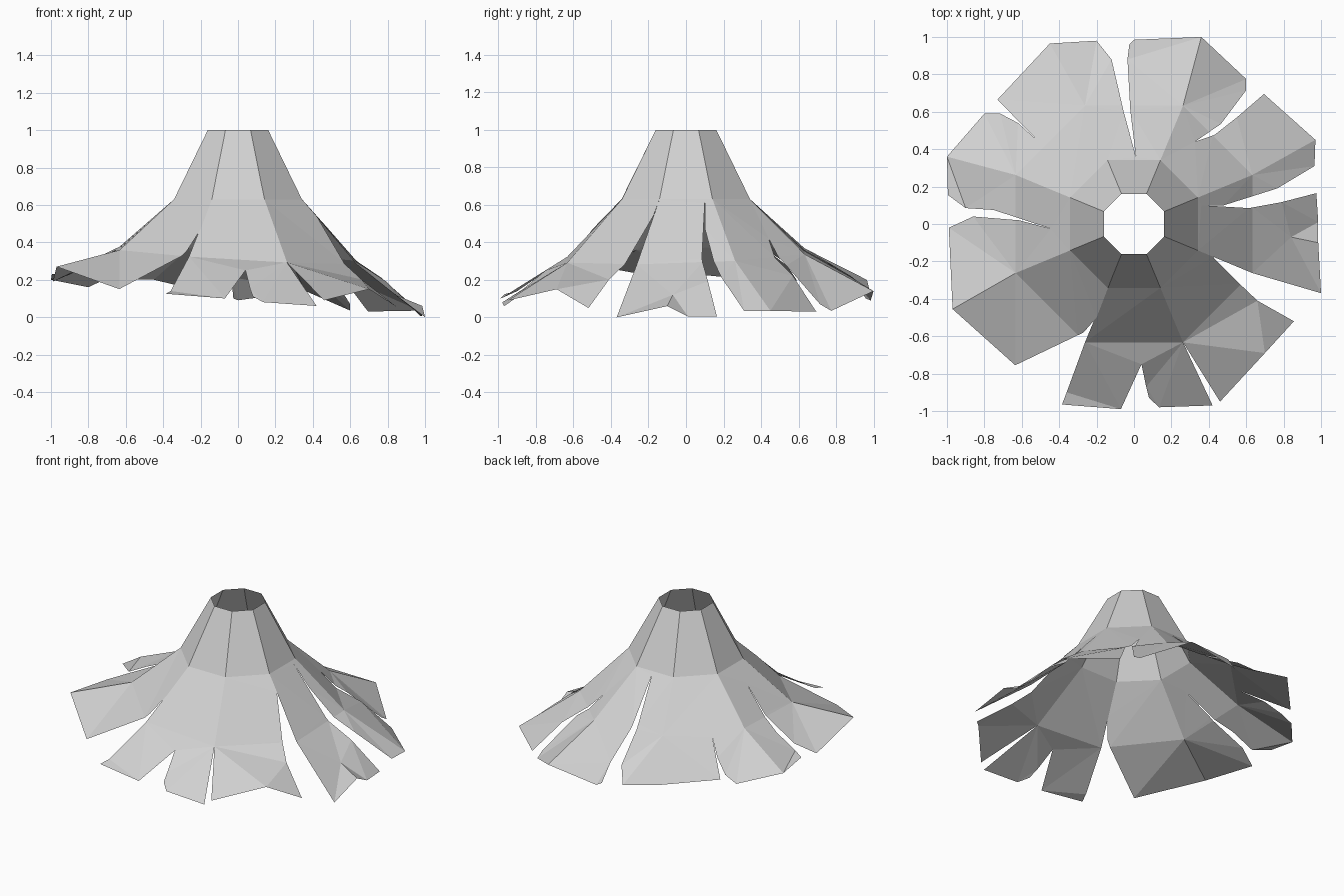
import bpy
import bmesh
from math import cos, sin, radians
from mathutils import Vector

cube = bpy.data.objects.get("Cube")
if cube:
    bpy.data.objects.remove(cube)

SIDES = 8
RADII = (0.175, 0.37, 0.685)                 # waist, hip and knee rings
APOTHEMS = [r * cos(radians(22.5)) for r in RADII]

# Hem tips at the end of each ridge, counter-clockwise from the right rear
HEM = [(.97, .45, .035), (.36, 1, .14), (-.45, .965, .2), (-1, .36, .2),
       (-.97, -.455, .27), (-.36, -.9, .14), (.42, -.97, .06), (1, -.37, 0)]


def ring_corner(ring, k):
    a = radians(22.5 + 45 * k)
    return (RADII[ring] * cos(a), RADII[ring] * sin(a))


def cloth_height(x, y, d):
    """Height of the cloth at distance d along a panel, flaring in three slopes."""
    knee = .33 - .06 * x + .035 * y
    levels = (1, .63, knee)
    for i in range(2):
        if d <= APOTHEMS[i + 1] + 1e-4:
            t = (d - APOTHEMS[i]) / (APOTHEMS[i + 1] - APOTHEMS[i])
            return levels[i] + t * (levels[i + 1] - levels[i])
    return knee - .6 * (d - APOTHEMS[2])


skirt = bmesh.new()


def add_panel(k, edge, rings_kept=3):
    """Cut one panel flat from its torn outline, crease it, then drape it."""
    n = (k + 1) % SIDES
    outline = [ring_corner(r, k) for r in range(3)] + [HEM[k]] + edge
    if rings_kept == 3:
        outline.append(HEM[n])
    outline += [ring_corner(r, n) for r in reversed(range(rings_kept))]

    bm = bmesh.new()
    bm.faces.new([bm.verts.new((p[0], p[1], 0)) for p in outline])
    a = radians(45 * (k + 1))
    out = Vector((cos(a), sin(a), 0))
    for d in APOTHEMS[1:]:
        bmesh.ops.bisect_plane(bm, geom=bm.verts[:] + bm.edges[:] + bm.faces[:],
                               dist=1e-4, plane_co=out * d, plane_no=out)
    bmesh.ops.triangulate(bm, faces=bm.faces[:])

    fixed = {(round(p[0], 3), round(p[1], 3)): p[2] for p in outline if len(p) == 3}
    copies = {}
    for v in bm.verts:
        x, y = v.co.x, v.co.y
        z = fixed.get((round(x, 3), round(y, 3)))
        if z is None:
            z = cloth_height(x, y, v.co.dot(out))
        copies[v] = skirt.verts.new((x, y, z))
    for f in bm.faces:
        skirt.faces.new([copies[v] for v in f.verts])
    bm.free()


# Right rear panel, split down the middle
add_panel(0, [(.695, .695, .03), (.55, .57), (.43, .476), (.326, .44),
              (.465, .535), (.6, .715, .07), (.6, .775, .035)])
# Rear panel, with a long narrow slit
add_panel(1, [(0, .985, .09), (-.025, .96, .1), (-.035, .88), (-.02, .61),
              (.01, .36), (-.055, .6), (-.12, .88), (-.2, .98, .14)])
# Left rear panel
add_panel(2, [(-.73, .665, .2), (-.51, .44), (-.62, .54),
              (-.715, .59, .2), (-.8, .59, .16)])
# Left panel
add_panel(3, [(-.995, .155, .23), (-.9, .085), (-.75, .075), (-.445, -.025),
              (-.615, .02), (-.86, .04), (-.99, -.02, .19)])
# Left front panel, torn along its ridge up to the hip
add_panel(4, [(-.635, -.755, .15), (-.27, -.58), (-.2, -.5), (-.113, -.275)],
          rings_kept=1)
# Front panel, with a notched hem and a pointed corner
add_panel(5, [(-.385, -.965, .125), (-.07, -.99, .1), (.04, -.75, .25),
              (.065, -.87, .15), (.08, -.93, .11), (.135, -.98, .08)])
# Right front panel, torn loose on both ridges
HEM[6] = (.46, -.95, .09)
add_panel(6, [(.7, -.69, .15), (.855, -.52, .05), (.66, -.41), (.565, -.32),
              (.42, -.174)], rings_kept=2)
# Right panel, with a curved slit and a folded notch
fold = [(.84, -.07, .12), (.985, -.1, .06), (.985, .01, .005)]
add_panel(7, [fold[1], fold[0], fold[2], (.975, .165, .005), (.79, .117),
              (.615, .085), (.36, .1), (.48, .1), (.765, .19), (.965, .31, .035)])
skirt.faces.new([skirt.verts.new(p) for p in fold])

bmesh.ops.remove_doubles(skirt, verts=skirt.verts[:], dist=.001)

mesh = bpy.data.meshes.new("torn_skirt")
skirt.to_mesh(mesh)
skirt.free()

# Plain pale grey cloth
cloth = bpy.data.materials.new("pale_grey_cloth")
cloth.use_nodes = True
colour = (.64, .64, .64, 1)
cloth.diffuse_color = colour
cloth.node_tree.nodes["Principled BSDF"].inputs["Base Color"].default_value = colour
mesh.materials.append(cloth)

obj = bpy.data.objects.new("torn_skirt", mesh)
bpy.context.collection.objects.link(obj)
